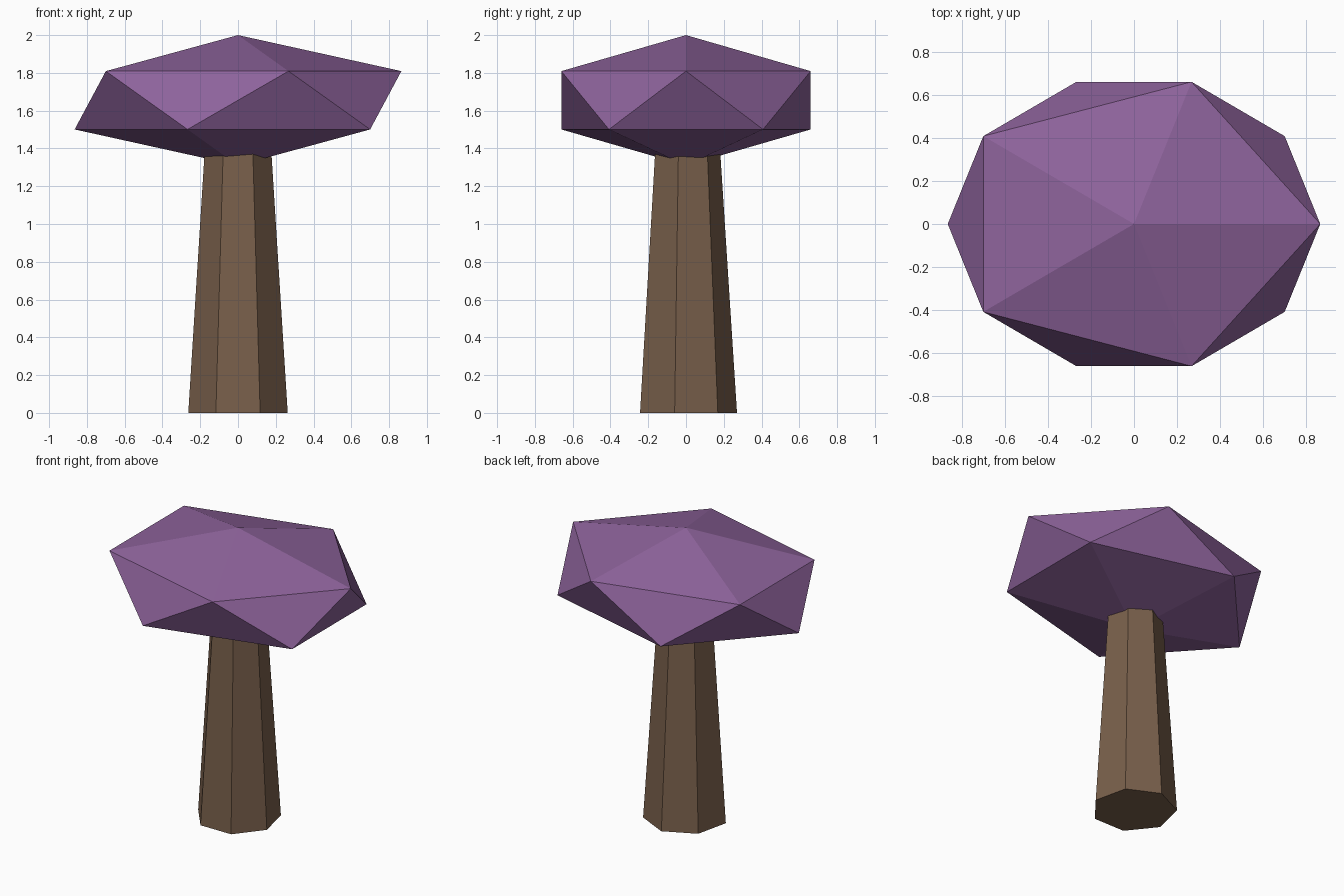
import bpy

if "Cube" in bpy.data.objects:
    bpy.data.objects.remove(bpy.data.objects["Cube"])


def finish(name, color):
    """Name, flat-shade and colour the active object."""
    obj = bpy.context.object
    obj.name = name
    bpy.ops.object.transform_apply(location=True, rotation=True, scale=True)
    bpy.ops.object.shade_flat()
    mat = bpy.data.materials.new(name + "_material")
    mat.diffuse_color = color
    mat.use_nodes = True
    mat.node_tree.nodes["Principled BSDF"].inputs["Base Color"].default_value = mat.diffuse_color
    obj.data.materials.append(mat)
    return obj


# Tapered seven-sided trunk, its top buried in the canopy
TRUNK_HEIGHT = 1.4
bpy.ops.mesh.primitive_cone_add(vertices=7, radius1=0.27, radius2=0.18,
                                depth=TRUNK_HEIGHT,
                                location=(0, 0, TRUNK_HEIGHT / 2))
finish("trunk", (0.19, 0.115, 0.07, 1))

# Faceted canopy: a flattened icosahedron
bpy.ops.mesh.primitive_ico_sphere_add(subdivisions=1, radius=1,
                                      location=(0, 0, 1.655))
bpy.context.object.scale = (0.967, 0.776, 0.345)
finish("canopy", (0.27, 0.125, 0.33, 1))
